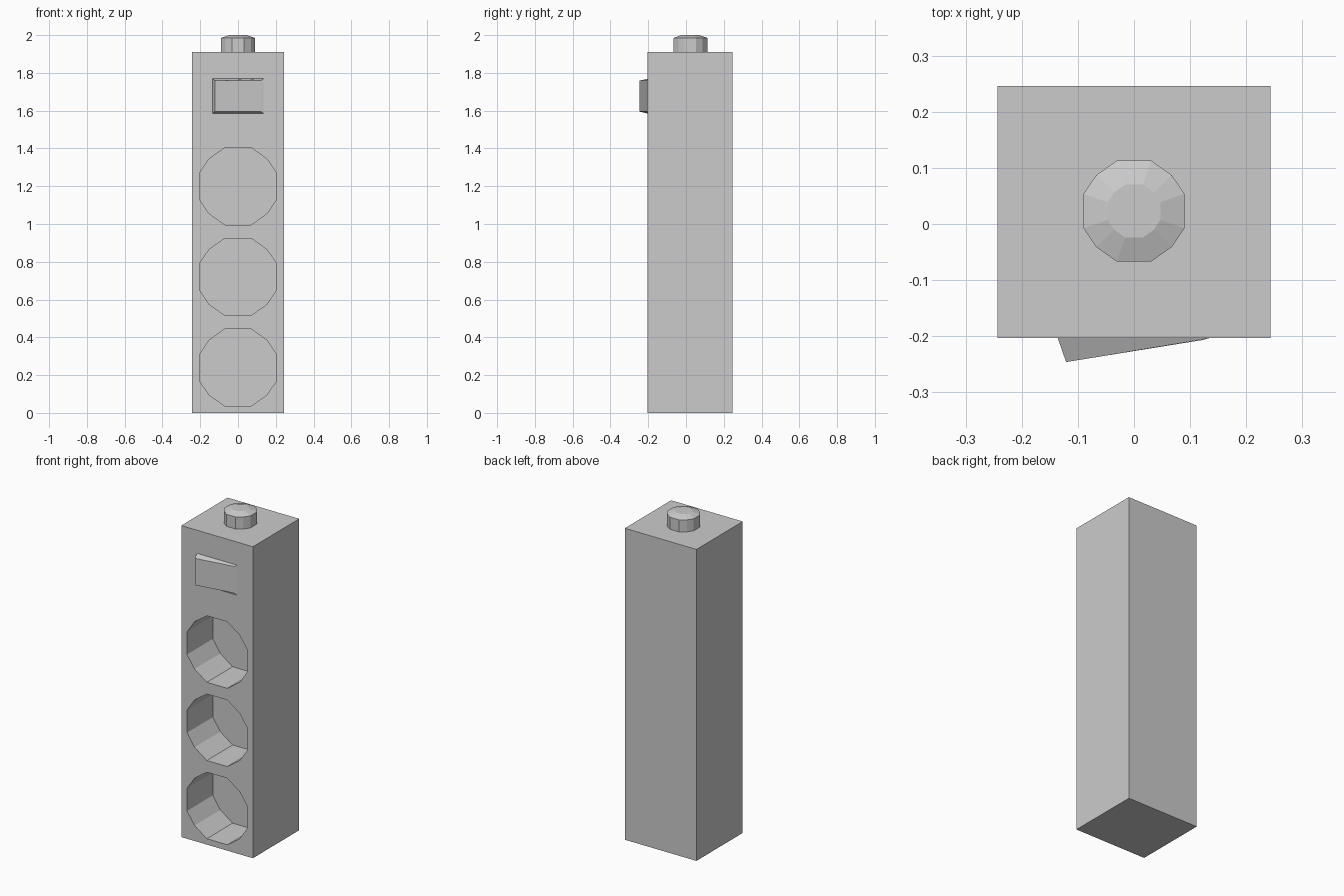
import bpy
from mathutils import Vector

if "Cube" in bpy.data.objects:
    bpy.data.objects.remove(bpy.data.objects["Cube"])

FRONT, BACK, TOP, HALF_W = -0.203, 0.246, 1.911, 0.243

# One quadrant of the slightly uneven twelve-sided outline, mirrored around
QUAD = [(1.0, 0.34), (0.75, 0.71), (0.34, 1.0)]
OUTLINE = (QUAD + [(-x, y) for x, y in reversed(QUAD)]
           + [(-x, -y) for x, y in QUAD] + [(x, -y) for x, y in reversed(QUAD)])


def loft(name, stacks):
    """Closed solids, each made from a list of rings running bottom to top."""
    verts, faces = [], []
    for rings in stacks:
        base, n = len(verts), len(rings[0])
        for ring in rings:
            verts += ring
        for r in range(len(rings) - 1):
            for i in range(n):
                a, b = base + r * n + i, base + r * n + (i + 1) % n
                faces.append((a, b, b + n, a + n))
        faces.append(tuple(reversed(range(base, base + n))))
        faces.append(tuple(range(len(verts) - n, len(verts))))
    mesh = bpy.data.meshes.new(name)
    mesh.from_pydata(verts, [], faces)
    obj = bpy.data.objects.new(name, mesh)
    bpy.context.collection.objects.link(obj)
    return obj


def flat_ring(radius, z, cy):
    return [Vector((x * radius, cy + y * radius, z)) for x, y in OUTLINE]


def upright_ring(radius, y, cz):
    return [Vector((x * radius, y, cz + v * radius)) for x, v in OUTLINE]


def floor_rect(z):
    return [Vector(p) for p in ((-HALF_W, FRONT, z), (HALF_W, FRONT, z),
                                (HALF_W, BACK, z), (-HALF_W, BACK, z))]


# Housing
housing = loft("housing", [[floor_rect(0), floor_rect(TOP)]])

# Three round socket wells cut into the front
cutter = loft("socket_cutter", [
    [upright_ring(0.204, FRONT + 0.25, z), upright_ring(0.204, FRONT - 0.1, z)]
    for z in (0.24, 0.72, 1.20)])
cutter.hide_render = True
cut = housing.modifiers.new("socket_wells", 'BOOLEAN')
cut.operation, cut.solver, cut.object = 'DIFFERENCE', 'EXACT', cutter
bpy.context.view_layer.objects.active = housing
bpy.ops.object.modifier_apply(modifier=cut.name)
bpy.data.objects.remove(cutter)


# Rocker switch, pressed in on the right side
def switch_ring(hx, hz, y_left, y_right):
    cz = 1.677
    return [Vector(p) for p in ((-hx, y_left, cz - hz), (hx, y_right, cz - hz),
                                (hx, y_right, cz + hz), (-hx, y_left, cz + hz))]


loft("rocker_switch", [[switch_ring(0.136, 0.092, FRONT, FRONT),
                        switch_ring(0.121, 0.082, -0.246, FRONT - 0.004)]])

# Cable stub with a bevelled top
loft("cable_stub", [[flat_ring(0.09, TOP, 0.023), flat_ring(0.09, 1.985, 0.023),
                     flat_ring(0.047, 2.0, 0.023)]])
